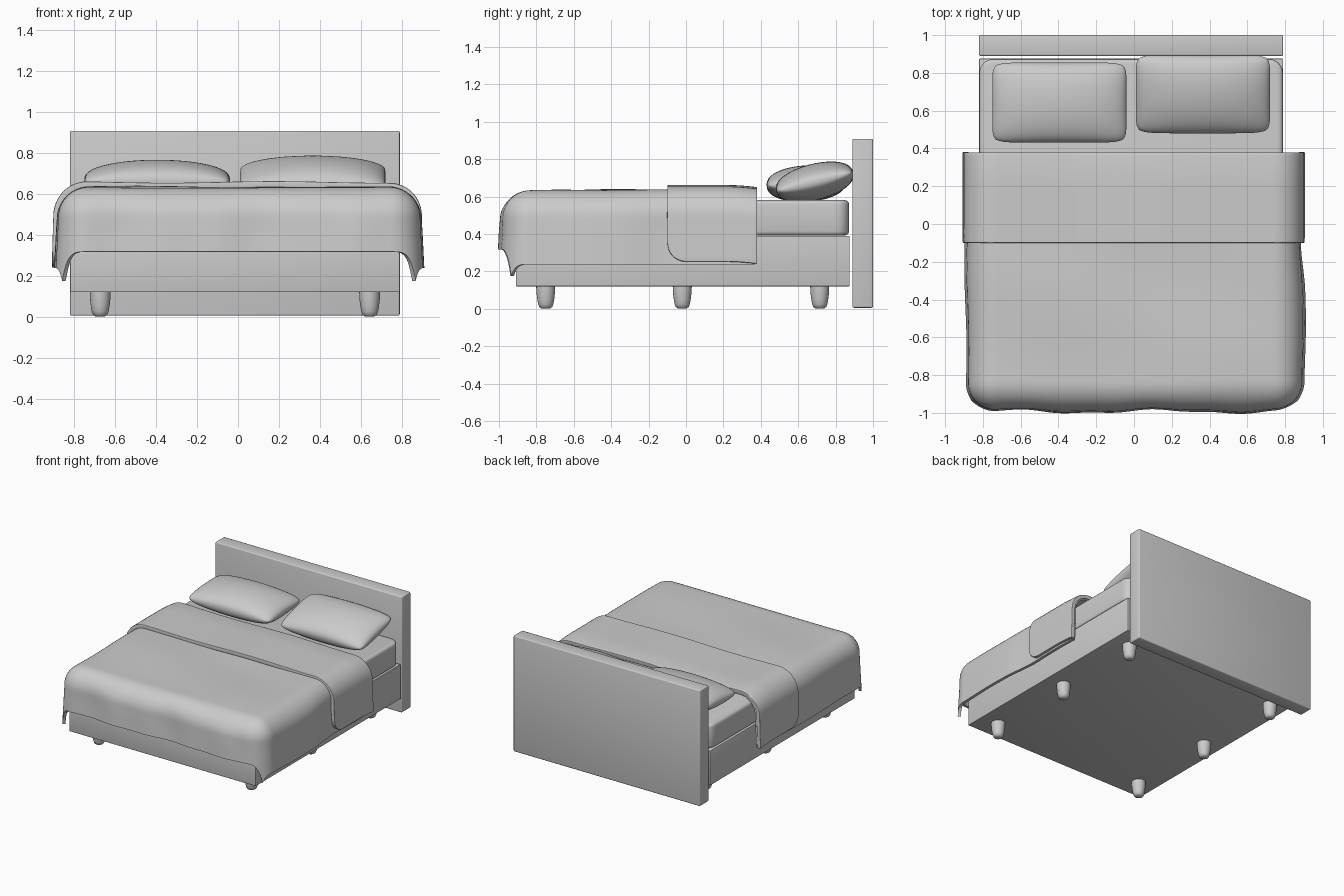
import bpy, bmesh
from math import sin, cos, pi, radians, sqrt

if "Cube" in bpy.data.objects:
    bpy.data.objects.remove(bpy.data.objects["Cube"])

CX = -0.015  # frame centre line


def finish(name, bm, mods=(), angle=40):
    me = bpy.data.meshes.new(name)
    bm.to_mesh(me)
    bm.free()
    ob = bpy.data.objects.new(name, me)
    bpy.context.collection.objects.link(ob)
    bpy.ops.object.select_all(action='DESELECT')
    ob.select_set(True)
    bpy.context.view_layer.objects.active = ob
    for kind, props in mods:
        m = ob.modifiers.new(kind.title(), kind)
        for k, v in props.items():
            setattr(m, k, v)
        bpy.ops.object.modifier_apply(modifier=m.name)
    bpy.ops.object.shade_smooth_by_angle(angle=radians(angle))
    return ob


def box(name, lo, hi, bevel, corner=0):
    bm = bmesh.new()
    bmesh.ops.create_cube(bm, size=1)
    for v in bm.verts:
        v.co = [l + (c + 0.5) * (h - l) for l, h, c in zip(lo, hi, v.co)]
    if corner:
        up = [e for e in bm.edges if abs(e.verts[0].co.z - e.verts[1].co.z) > 0.01]
        bmesh.ops.bevel(bm, geom=up, offset=corner, segments=6, profile=0.5, affect='EDGES')
    return finish(name, bm, [('BEVEL', dict(width=bevel, segments=3, limit_method='ANGLE',
                                            angle_limit=radians(50)))])


def grid(bm, nu, nv, fn, flip=False):
    rows = [[bm.verts.new(fn(i / nu, j / nv)) for j in range(nv + 1)] for i in range(nu + 1)]
    for i in range(nu):
        for j in range(nv):
            q = [rows[i][j], rows[i][j + 1], rows[i + 1][j + 1], rows[i + 1][j]]
            bm.faces.new(q[::-1] if flip else q)


def drape(a, b, a0, b0, r, z0, flare):
    """Lay flat cloth point (a, b) over a rounded edge and let the rest hang."""
    da, db = max(0, abs(a) - a0), max(0, b0 - b)
    d = (da ** 3.5 + db ** 3.5) ** (1 / 3.5)
    x, y = max(-a0, min(a0, a)), max(b0, b)
    if d < 1e-6:
        return x, y, z0, 0
    n = sqrt(da * da + db * db)
    t = min(d / r, pi / 2)
    hang = max(0, d - r * pi / 2)
    out = r * sin(t) + flare * hang
    x += out * da / n * (1 if a > 0 else -1)
    y -= out * db / n
    return x, y, z0 - r * (1 - cos(t)) - hang, d


# Frame, mattress and headboard
box("headboard", (-0.82, 0.89, 0.005), (0.79, 1.0, 0.908), 0.008)
box("bed_base", (-0.82, -0.91, 0.12), (0.79, 0.875, 0.39), 0.004)
box("mattress", (-0.818, -0.905, 0.392), (0.788, 0.872, 0.58), 0.022, 0.07)

# Six turned legs
PROFILE = [(0, 0), (0.022, 0.001), (0.034, 0.008), (0.041, 0.025),
           (0.046, 0.055), (0.05, 0.09), (0.051, 0.122), (0, 0.122)]
for sx, side in ((-1, "left"), (1, "right")):
    for y, pos in ((-0.75, "front"), (-0.02, "middle"), (0.715, "back")):
        bm = bmesh.new()

        def ring(u, v):
            r, z = PROFILE[round(v * (len(PROFILE) - 1))]
            return CX + sx * 0.658 + r * cos(u * 2 * pi), y + r * sin(u * 2 * pi), z
        grid(bm, 24, len(PROFILE) - 1, ring, True)
        bmesh.ops.remove_doubles(bm, verts=bm.verts, dist=1e-5)
        bmesh.ops.recalc_face_normals(bm, faces=bm.faces)
        finish(f"{side}_{pos}_leg", bm)


# Duvet hanging over the sides and foot
def duvet(u, v):
    a = (u * 2 - 1) * (0.735 + 0.48)
    b = 0.37 - v * (0.37 + 0.835 + 0.40)
    x, y, z, d = drape(a, b, 0.735, -0.835, 0.15, 0.632, 0.05)
    w = min(1, d / 0.3)
    if b < -0.835:
        y += w * (0.009 * sin(8 * x + 0.6) + 0.004 * sin(19 * x)) * min(1, (-0.835 - b) / 0.2)
    if a > 0.735:
        s = max(0, min(1, (-0.05 - b) / 0.3))
        x += w * (0.022 * s * s * (3 - 2 * s) - 0.018 + 0.004 * sin(9 * y))
    elif a < -0.735:
        x += w * 0.006 * sin(7 * y)
    z += (1 - w) * (0.005 * sin(5 * x + 1) * sin(4 * y) + 0.003 * sin(9 * y + 3 * x))
    return x + 0.005, y, z


bm = bmesh.new()
grid(bm, 110, 80, duvet)
finish("duvet", bm, [('SOLIDIFY', dict(thickness=0.022, offset=-1))], 60)


# Turned-back band of the duvet, with rounded lower front corners
def band(u, v):
    s = 0.48 * (1 - v) ** 2 * 0.5 + 0.48 * (1 - v) * 0.5
    r = 0.10
    cut = r - sqrt(max(0, r * r - max(0, r - s) ** 2))
    a = (u * 2 - 1) * (0.735 + 0.50 - cut)
    x, y, z, d = drape(a, -0.10 + s, 0.735, -5, 0.165, 0.658, 0.03)
    z += 0.004 * sin(6 * x + 0.5) * max(0, 1 - d / 0.2) - 0.012 * max(0, (s - 0.3) / 0.18) ** 2
    return x - 0.002, y, z


bm = bmesh.new()
grid(bm, 100, 36, band)
finish("duvet_fold", bm, [('SOLIDIFY', dict(thickness=0.03, offset=-1)),
                          ('BEVEL', dict(width=0.008, segments=3, limit_method='ANGLE',
                                         angle_limit=radians(60)))], 60)


# Pillows
def pillow(name, loc, tilt):
    bm = bmesh.new()
    for sgn in (1, -1):
        def skin(u, v):
            p, q = sin((u - 0.5) * pi), sin((0.5 - v) * pi)
            t = (max(0, 1 - p * p) * max(0, 1 - q * q)) ** 0.5
            t = t ** 0.85
            return (0.355 * p * (1 - 0.055 * abs(q) ** 10),
                    0.212 * q * (1 - 0.07 * abs(p) ** 10), sgn * 0.097 * t)
        grid(bm, 40, 30, skin, sgn < 0)
    bmesh.ops.remove_doubles(bm, verts=bm.verts, dist=1e-5)
    ob = finish(name, bm, angle=80)
    ob.location = loc
    ob.rotation_euler.x = radians(tilt)


pillow("left_pillow", (-0.395, 0.643, 0.669), 3)
pillow("right_pillow", (0.365, 0.688, 0.678), 14)
